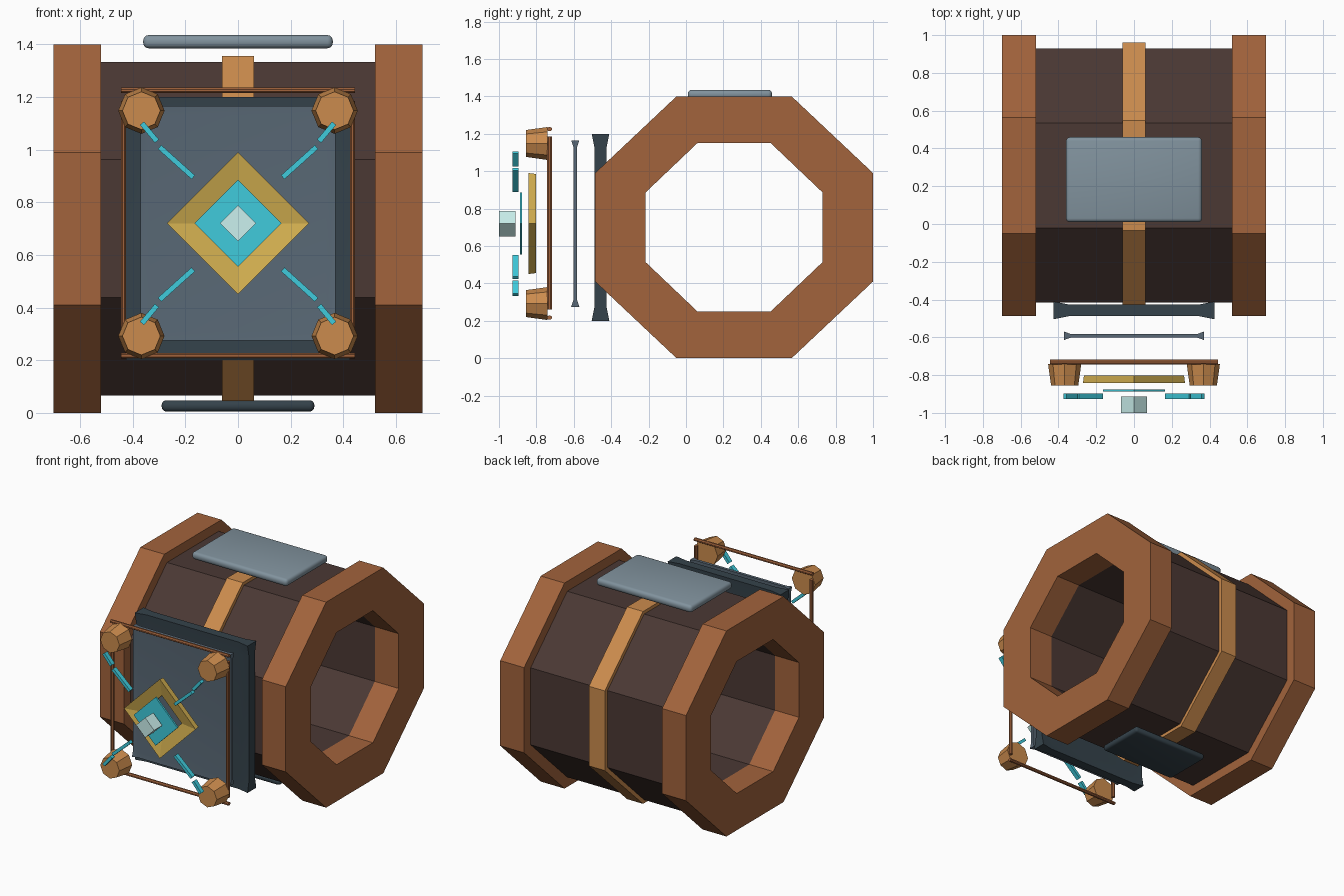
import bpy, bmesh
from math import pi, sin, cos
from mathutils import Vector

if "Cube" in bpy.data.objects:
    bpy.data.objects.remove(bpy.data.objects["Cube"])


def mat(name, r, g, b):
    m = bpy.data.materials.new(name)
    m.diffuse_color = (r, g, b, 1)
    m.use_nodes = True
    m.node_tree.nodes["Principled BSDF"].inputs["Base Color"].default_value = m.diffuse_color
    return m


COPPER = mat("copper", 0.36, 0.125, 0.045)
UMBER = mat("umber", 0.07, 0.04, 0.034)
BRASS = mat("brass", 0.6, 0.26, 0.075)
STEEL = mat("steel", 0.22, 0.29, 0.34)
DARK = mat("dark_steel", 0.035, 0.055, 0.07)
SLATE = mat("slate", 0.1, 0.14, 0.18)
GOLD = mat("gold", 0.65, 0.43, 0.08)
TEAL = mat("teal", 0.05, 0.6, 0.72)
GLASS = mat("pale_glass", 0.6, 0.88, 0.86)


def finish(name, bm, material, smooth=None):
    bmesh.ops.recalc_face_normals(bm, faces=bm.faces)
    me = bpy.data.meshes.new(name)
    bm.to_mesh(me)
    bm.free()
    ob = bpy.data.objects.new(name, me)
    bpy.context.collection.objects.link(ob)
    me.materials.append(material)
    if smooth:
        bpy.ops.object.select_all(action='DESELECT')
        ob.select_set(True)
        bpy.context.view_layer.objects.active = ob
        bpy.ops.object.shade_smooth_by_angle(angle=smooth)
    return ob


def loft(name, loops, material, cyclic=False, smooth=None):
    """Bridge loops of equal length; cap the ends, or join last to first."""
    bm = bmesh.new()
    rows = [[bm.verts.new(p) for p in lp] for lp in loops]
    n = len(rows[0])
    for a, b in zip(rows, rows[1:] + rows[:1] if cyclic else rows[1:]):
        for i in range(n):
            j = (i + 1) % n
            bm.faces.new((a[i], a[j], b[j], b[i]))
    if not cyclic:
        bm.faces.new(rows[0])
        bm.faces.new(rows[-1])
    return finish(name, bm, material, smooth)


def octagon(x, hy, hz):
    k = cos(pi / 8)
    return [(x, 0.257 + hy / k * cos(pi / 8 + i * pi / 4),
             0.7 + hz / k * sin(pi / 8 + i * pi / 4)) for i in range(8)]


def tube(name, x0, x1, outer, inner, material):
    return loft(name, [octagon(x0, *outer), octagon(x1, *outer),
                       octagon(x1, *inner), octagon(x0, *inner)], material, True)


def ngon_y(cx, cz, y, r, n):
    return [(cx + r * cos(2 * pi * i / n), y, cz + r * sin(2 * pi * i / n)) for i in range(n)]


def rod(name, a, b, r, n, material):
    """Straight bar from a to b; r = (half size in the front plane, half size in y)."""
    a, b = Vector(a), Vector(b)
    d = (b - a).normalized()
    side = d.cross(Vector((0, 1, 0)))
    ring = [side * r[0] * cos(pi / n + 2 * pi * i / n) +
            Vector((0, r[1] * sin(pi / n + 2 * pi * i / n), 0)) for i in range(n)]
    return loft(name, [[a + v for v in ring], [b + v for v in ring]], material)


def rounded_box(name, lo, hi, bevel, material):
    bm = bmesh.new()
    bmesh.ops.create_cube(bm, size=1)
    for v in bm.verts:
        v.co = [(lo[i] + hi[i]) / 2 + v.co[i] * (hi[i] - lo[i]) for i in range(3)]
    bmesh.ops.bevel(bm, geom=bm.edges[:], offset=bevel, segments=3, profile=0.5, affect='EDGES')
    return finish(name, bm, material, 0.9)


def flared_plate(name, y, cz, hx, hz, t, t_corner, inset, material):
    """Thin upright plate whose four corners flare out in thickness."""
    bm = bmesh.new()
    xs = (-hx, -hx + inset, hx - inset, hx)
    zs = (-hz, -hz + inset, hz - inset, hz)
    sides = []
    for s in (-1, 1):
        g = [[bm.verts.new((x, y + s * (t_corner if i in (0, 3) and j in (0, 3) else t), cz + z))
              for j, z in enumerate(zs)] for i, x in enumerate(xs)]
        for i in range(3):
            for j in range(3):
                bm.faces.new((g[i][j], g[i + 1][j], g[i + 1][j + 1], g[i][j + 1]))
        sides.append([g[i][0] for i in range(3)] + [g[3][j] for j in range(3)] +
                     [g[i][3] for i in (3, 2, 1)] + [g[0][j] for j in (3, 2, 1)])
    a, b = sides
    for i in range(12):
        j = (i + 1) % 12
        bm.faces.new((a[i], a[j], b[j], b[i]))
    return finish(name, bm, material, 0.6)


# Octagonal cuff: two end rings, barrel and centre band
INNER = (0.473, 0.45)
for label, s in (("left", -1), ("right", 1)):
    tube("end_ring_" + label, s * 0.52, s * 0.70, (0.743, 0.70), INNER, COPPER)
tube("barrel", -0.52, 0.52, (0.673, 0.633), INNER, UMBER)
tube("centre_band", -0.06, 0.06, (0.703, 0.655), (0.64, 0.60), BRASS)

# Plates above and below
rounded_box("top_plate", (-0.36, 0.01, 1.385), (0.36, 0.46, 1.435), 0.02, STEEL)
rounded_box("bottom_plate", (-0.29, 0.03, 0.005), (0.29, 0.37, 0.048), 0.018, DARK)

# Stacked front panels
flared_plate("back_panel", -0.457, 0.70, 0.425, 0.50, 0.031, 0.047, 0.08, DARK)
flared_plate("front_panel", -0.592, 0.72, 0.37, 0.445, 0.010, 0.022, 0.035, SLATE)

# Bronze frame rods and corner studs
for label, z in (("bottom", 0.217), ("top", 1.225)):
    rod("frame_rail_" + label, (-0.445, -0.73, z), (0.445, -0.73, z), (0.011, 0.015), 8, COPPER)
for label, s in (("left", -1), ("right", 1)):
    rod("frame_post_" + label, (s * 0.435, -0.73, 0.26), (s * 0.435, -0.73, 1.185),
        (0.011, 0.015), 8, COPPER)
    for vlabel, v in (("bottom", -1), ("top", 1)):
        tag = vlabel + "_" + label
        cx, cz = s * 0.367, 0.72 + v * 0.428
        loft("corner_stud_" + tag, [ngon_y(cx, cz, -0.74, 0.088, 8),
                                    ngon_y(cx, cz, -0.855, 0.072, 8)], BRASS)
        # Glowing conduits in two pieces
        for part, p, q in (("outer", (0.365, 0.38), (0.308, 0.312)),
                           ("inner", (0.298, 0.29), (0.17, 0.175))):
            rod("conduit_%s_%s" % (part, tag), (s * p[0], -0.912, 0.72 + v * p[1]),
                (s * q[0], -0.912, 0.72 + v * q[1]), (0.014, 0.022), 4, TEAL)

# Central jewel: gold dished diamond, teal diamond, glass core
loft("gold_diamond", [ngon_y(0, 0.72, y, r, 4) for y, r in
                      ((-0.803, 0.265), (-0.842, 0.27), (-0.82, 0.15), (-0.803, 0.15))],
     GOLD, True)
loft("teal_diamond", [ngon_y(0, 0.72, -0.876, 0.165, 4), ngon_y(0, 0.72, -0.888, 0.165, 4)], TEAL)
loft("glass_core", [ngon_y(0, 0.72, -0.912, 0.068, 4), ngon_y(0, 0.72, -1.0, 0.068, 4)], GLASS)
